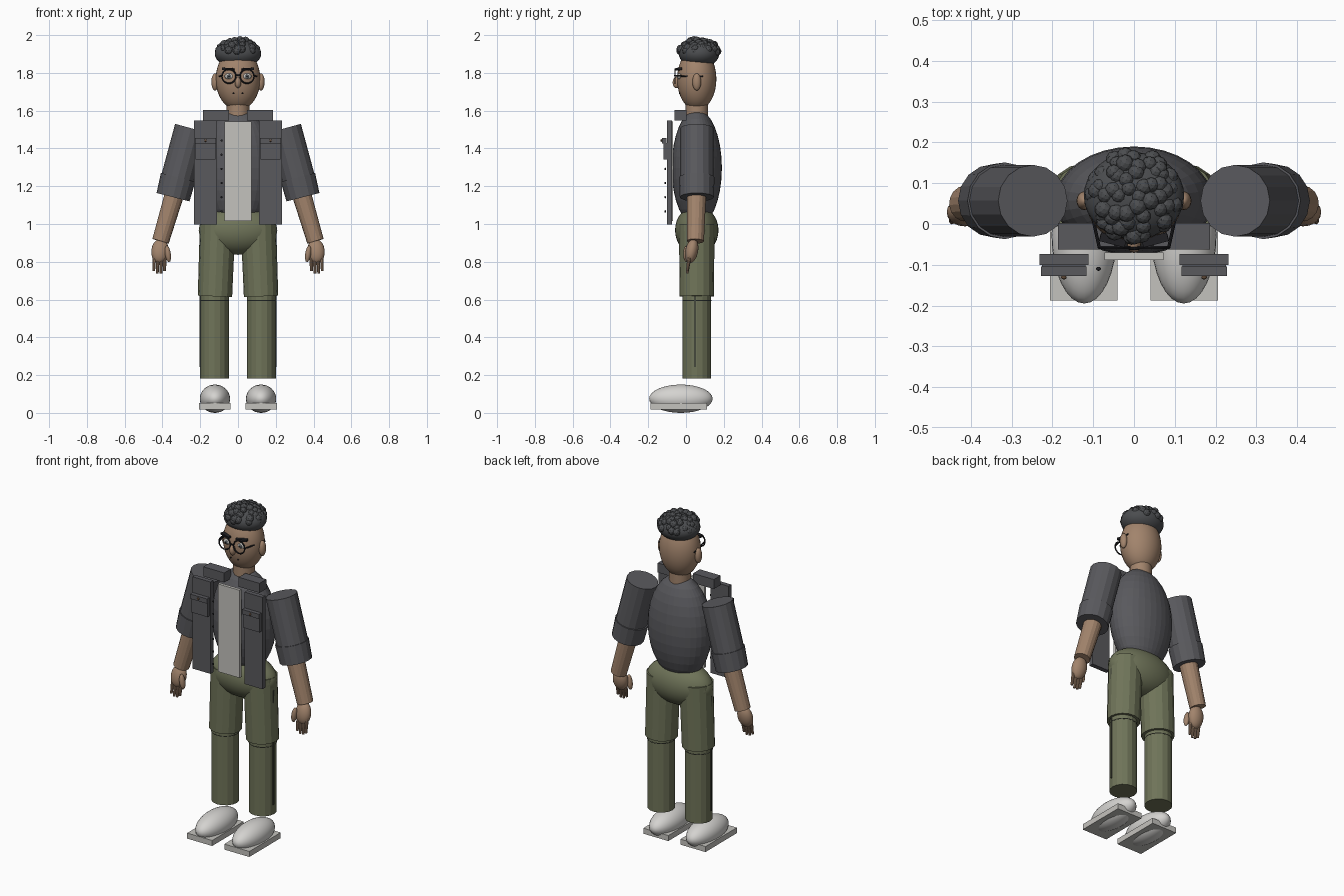
import bpy, math, random
from mathutils import Vector

cube = bpy.data.objects.get("Cube")
if cube:
    bpy.data.objects.remove(cube, do_unlink=True)
random.seed(4)


def material(name, r, g, b):
    m = bpy.data.materials.new(name)
    m.use_nodes = True
    m.diffuse_color = (r, g, b, 1)
    m.node_tree.nodes["Principled BSDF"].inputs["Base Color"].default_value = (r, g, b, 1)
    return m


skin = material("warm skin", .36, .23, .15)
jacket = material("charcoal cloth", .10, .10, .11)
hair_mat = material("dark hair", .07, .073, .078)
olive = material("olive cloth", .16, .175, .10)
seam_mat = material("dark olive seam", .06, .065, .045)
shirt_mat = material("off white cloth", .55, .54, .51)
shoe_mat = material("white leather", .66, .65, .63)
black = material("black", .015, .015, .018)
brown = material("brown button", .12, .07, .04)
iris_mat = material("grey iris", .15, .17, .18)


def finish(name, mat, smooth=False):
    o = bpy.context.object
    o.name = name
    o.data.materials.append(mat)
    if smooth:
        bpy.ops.object.shade_smooth_by_angle(angle=math.radians(35))
    return o


def ball(name, mat, loc, radii, segs=24, smooth=True, rot=(0, 0, 0)):
    bpy.ops.mesh.primitive_uv_sphere_add(segments=segs, ring_count=max(6, segs // 2),
                                         radius=1, location=loc, rotation=rot)
    bpy.context.object.scale = radii
    return finish(name, mat, smooth)


def box(name, mat, lo, hi):
    lo, hi = Vector(lo), Vector(hi)
    bpy.ops.mesh.primitive_cube_add(size=1, location=(lo + hi) / 2)
    bpy.context.object.scale = [abs(d) for d in hi - lo]
    return finish(name, mat)


def rod(name, mat, a, b, r1, r2=None, sides=16, smooth=False):
    a, b = Vector(a), Vector(b)
    d = b - a
    bpy.ops.mesh.primitive_cone_add(vertices=sides, radius1=r1, radius2=r1 if r2 is None else r2,
                                    depth=d.length, location=(a + b) / 2,
                                    rotation=d.to_track_quat('Z', 'Y').to_euler())
    return finish(name, mat, smooth)


def ring(name, mat, loc, radius, thick, rot=(0, 0, 0)):
    bpy.ops.mesh.primitive_torus_add(major_radius=radius, minor_radius=thick, location=loc,
                                     rotation=rot, major_segments=32, minor_segments=6)
    return finish(name, mat, True)


Y = .057  # depth of the body axis

# Body, neck and head
ball("torso", jacket, (0, Y, 1.30), (.193, .133, .31), 32, False)
ball("pelvis", olive, (0, Y, .97), (.208, .115, .13), 32)
rod("neck", skin, (0, Y, 1.52), (0, Y, 1.68), .06, smooth=True)
ball("head", skin, (0, Y, 1.77), (.118, .104, .165), 32)
ball("nose", skin, (0, -.05, 1.752), (.017, .021, .03), 16)
box("shirt_front", shirt_mat, (-.072, -.088, 1.02), (.072, -.07, 1.545))

# Hair cap with a crown of curls
ball("hair_cap", hair_mat, (0, .069, 1.905), (.123, .107, .075), 32)
count = 62
for i in range(count):
    up = 1 - .95 * (i + .5) / count
    spread = math.sqrt(1 - up * up)
    turn = i * 2.39996 + random.uniform(-.3, .3)
    size = random.uniform(.018, .023)
    bpy.ops.mesh.primitive_ico_sphere_add(
        subdivisions=2, radius=size,
        location=(.102 * spread * math.cos(turn), .069 + .1 * spread * math.sin(turn),
                  1.912 + .066 * up + random.uniform(-.008, .003)))
    finish("curl", hair_mat)

# Glasses bridge and shirt-side button row
rod("glasses_bridge", black, (-.012, -.06, 1.79), (.012, -.06, 1.79), .004, sides=8)
for i in range(6):
    ball("front_button", black, (-.087, -.11, 1.07 + .075 * i), (.006, .005, .006), 10)

for s, side in ((-1, "right"), (1, "left")):
    def p(x, y, z):
        return (s * x, y, z)

    # Face
    ball(side + "_ear", skin, p(.122, Y, 1.755), (.019, .023, .046), 16)
    ball(side + "_eye", shirt_mat, p(.047, -.035, 1.785), (.024, .012, .016), 16)
    ball(side + "_iris", iris_mat, p(.047, -.045, 1.785), (.011, .004, .011), 12)
    ball(side + "_pupil", black, p(.047, -.049, 1.785), (.005, .002, .005), 10)
    ball(side + "_mouth_corner", black, p(.024, -.034, 1.695), (.005, .004, .004), 8)
    brow = box(side + "_brow", black, p(.02, -.05, 1.817), p(.084, -.028, 1.829))
    brow.rotation_euler = (0, -s * .06, s * .25)
    ring(side + "_lens_frame", black, p(.048, -.058, 1.785), .037, .004, (math.pi / 2, 0, 0))
    rod(side + "_temple", black, p(.085, -.058, 1.787), p(.118, .09, 1.785), .004, sides=8)

    # Open jacket front with collar, pocket and flap
    box(side + "_jacket_panel", jacket, p(.112, -.1, 1.0), p(.232, -.073, 1.55))
    box(side + "_collar", jacket, p(.048, -.062, 1.55), p(.186, .002, 1.607))
    box(side + "_pocket", jacket, p(.119, -.118, 1.345), p(.225, -.098, 1.432))
    box(side + "_pocket_flap", jacket, p(.116, -.128, 1.43), p(.228, -.104, 1.458))
    ball(side + "_pocket_button", brown, p(.172, -.131, 1.445), (.007, .005, .007), 10)

    # Sleeve, cuff and forearm
    rod(side + "_sleeve", jacket, p(.248, Y, 1.51), p(.325, Y, 1.225), .088)
    rod(side + "_cuff", jacket, p(.317, Y, 1.25), p(.344, Y, 1.145), .094, .09)
    rod(side + "_forearm", skin, p(.325, Y, 1.2), p(.41, .05, .912), .052, .045)

    # Hand, thumb and fingers
    ball(side + "_hand", skin, p(.413, .03, .86), (.046, .034, .066), 20, rot=(-.2, -s * .1, 0))
    ball(side + "_thumb", skin, p(.371, .003, .845), (.016, .018, .045), 14, rot=(0, s * .15, 0))
    for i in range(4):
        x = .386 + .019 * i
        tip = .742 + (.012 if i in (0, 3) else 0)
        rod(side + "_finger", skin, p(x, .02, .84), p(x + .003, .006, tip), .011, .007, 10)

    # Trouser legs with knee stitching and outer seam
    rod(side + "_thigh", olive, p(.122, Y, .62), p(.108, Y, 1.0), .091, .094)
    rod(side + "_shin", olive, p(.124, Y, .185), p(.124, Y, .66), .076)
    ring(side + "_knee_stitch", seam_mat, p(.124, Y, .598), .0745, .003)
    box(side + "_leg_seam", seam_mat, p(.194, .043, .245), p(.204, .053, .93))

    # Shoe and sole
    ball(side + "_shoe", shoe_mat, p(.122, -.027, .078), (.08, .168, .075), 32)
    box(side + "_sole", shirt_mat, p(.04, -.187, .022), p(.206, .11, .055))

# Rest the shoes exactly on the ground
bpy.context.view_layer.update()
low = min((o.matrix_world @ Vector(c)).z for o in bpy.data.objects
          if o.name.endswith("_shoe") for c in o.bound_box)
for o in bpy.data.objects:
    if o.type == 'MESH':
        o.location.z -= low
